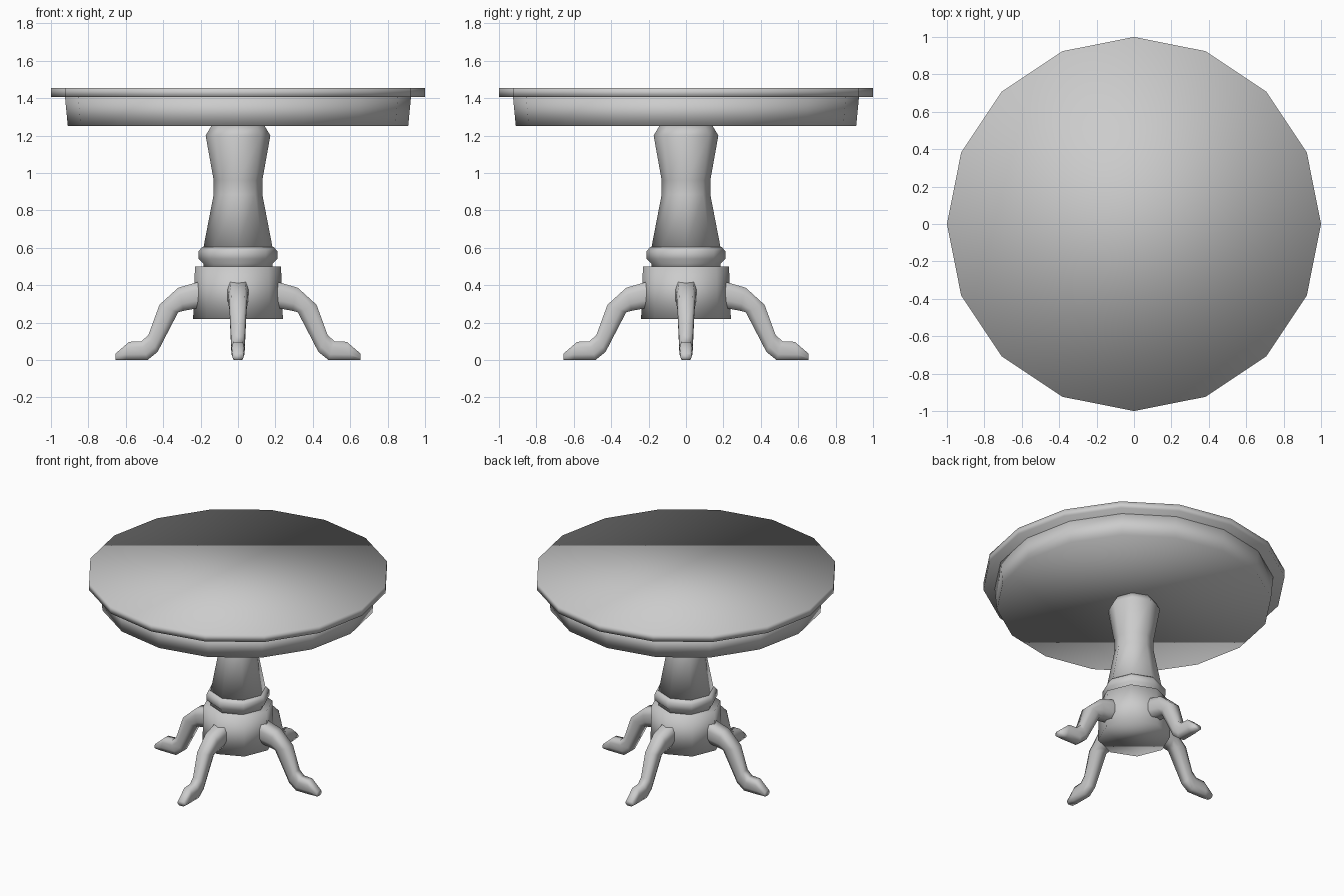
import bpy
import bmesh
import math

if "Cube" in bpy.data.objects:
    bpy.data.objects.remove(bpy.data.objects["Cube"])


def finish(name, bm):
    bmesh.ops.recalc_face_normals(bm, faces=bm.faces)
    mesh = bpy.data.meshes.new(name)
    bm.to_mesh(mesh)
    bm.free()
    for p in mesh.polygons:
        p.use_smooth = True
    ob = bpy.data.objects.new(name, mesh)
    bpy.context.collection.objects.link(ob)
    return ob


def skin(name, rings):
    """Bridge a list of closed point rings and cap both ends."""
    bm = bmesh.new()
    loops = [[bm.verts.new(p) for p in ring] for ring in rings]
    n = len(loops[0])
    for a, b in zip(loops, loops[1:]):
        for i in range(n):
            j = (i + 1) % n
            bm.faces.new((a[i], a[j], b[j], b[i]))
    bm.faces.new(loops[0])
    bm.faces.new(loops[-1])
    return finish(name, bm)


def lathe(name, profile, sides):
    angles = [2 * math.pi * i / sides for i in range(sides)]
    return skin(name, [[(r * math.cos(a), r * math.sin(a), z) for a in angles]
                       for r, z in profile])


# Round top and apron (16 sides)
lathe("table_top", [(1.0, 1.405), (1.0, 1.455)], 16)
lathe("apron", [(0.91, 1.25), (0.925, 1.407)], 16)

# Pedestal (8 sides)
lathe("column", [(0.185, 0.60), (0.13, 0.885), (0.13, 0.96),
                 (0.173, 1.2), (0.142, 1.252)], 8)
lathe("collar", [(0.185, 0.495), (0.185, 0.515), (0.21, 0.54),
                 (0.21, 0.583), (0.19, 0.605)], 8)
lathe("pedestal_base", [(0.24, 0.22), (0.23, 0.5)], 8)

# Leg stations: top (x, z), bottom (x, z), half width
stations = [
    ((0.15, 0.43), (0.15, 0.285), 0.058),
    ((0.21, 0.418), (0.235, 0.273), 0.056),
    ((0.32, 0.386), (0.29, 0.263), 0.051),
    ((0.42, 0.295), (0.32, 0.255), 0.046),
    ((0.479, 0.134), (0.43, 0.043), 0.037),
    ((0.516, 0.10), (0.484, 0.0), 0.035),
    ((0.582, 0.097), (0.60, 0.0), 0.034),
    ((0.655, 0.034), (0.655, 0.0), 0.028),
]
# Cross-section: (fraction of half width, fraction of height)
section = [(-0.65, 0), (0.65, 0), (1, 0.3), (1, 0.7), (0.75, 1),
           (-0.75, 1), (-1, 0.7), (-1, 0.3)]
leg_rings = [[(b[0] + (t[0] - b[0]) * v, w * u, b[1] + (t[1] - b[1]) * v)
              for u, v in section] for t, b, w in stations]

# Four curved legs
for i, side in enumerate(("right", "back", "left", "front")):
    leg = skin(side + "_leg", leg_rings)
    leg.rotation_euler.z = i * math.pi / 2
